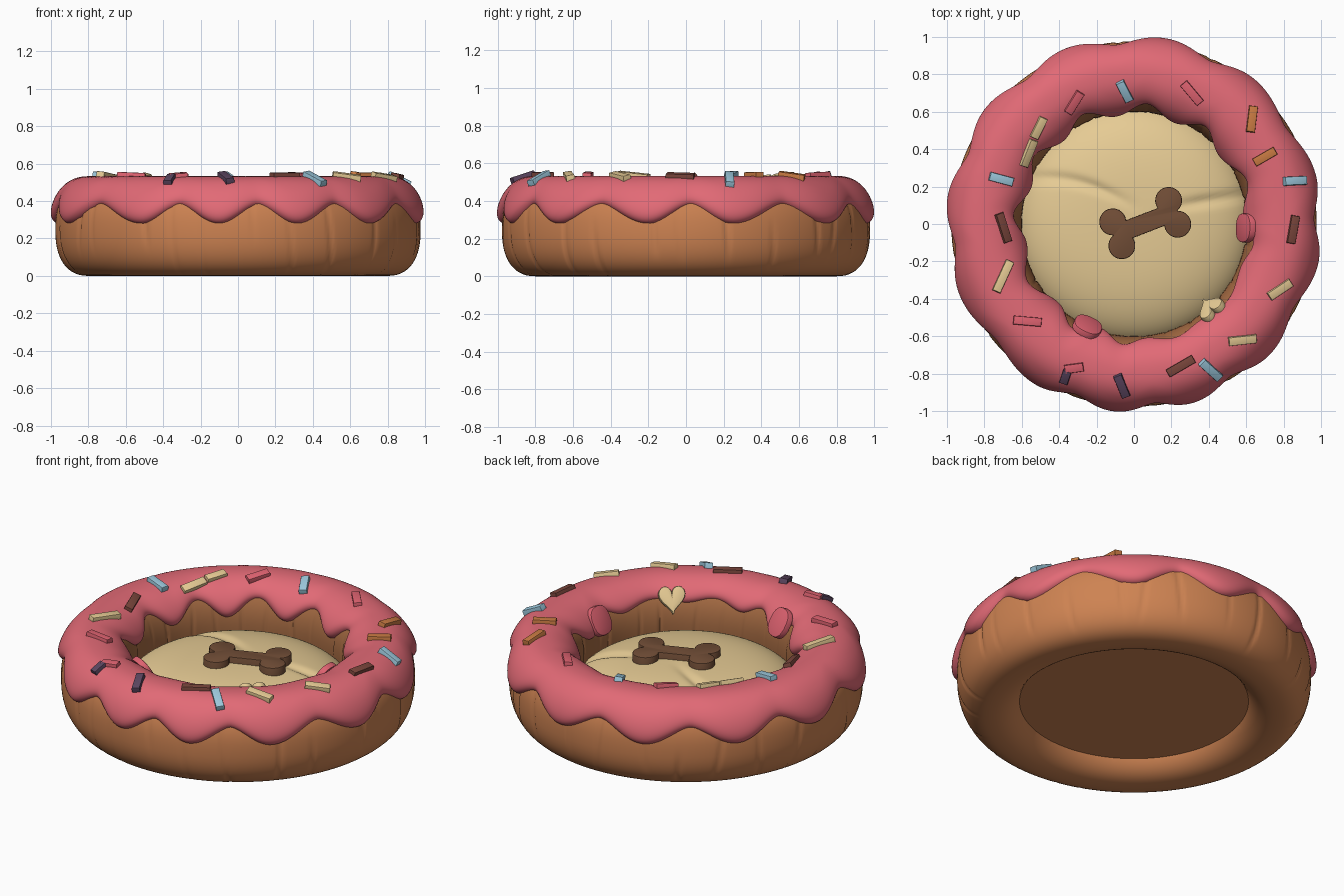
import bpy, bmesh, math, random
from mathutils import Matrix, Vector

if "Cube" in bpy.data.objects:
    bpy.data.objects.remove(bpy.data.objects["Cube"])

random.seed(4)
TAU = 2 * math.pi
# Ring section: centre, outer and inner half widths, half height
RC, ZC, HW_OUT, HW_IN, HH = 0.795, 0.25, 0.182, 0.195, 0.25
E_TOP, E_LOW = 2.3, 2.4


def material(name, r, g, b):
    m = bpy.data.materials.new(name)
    lin = [((c / 255 + 0.055) / 1.055) ** 2.4 for c in (r, g, b)]
    m.diffuse_color = (*lin, 1)
    m.use_nodes = True
    m.node_tree.nodes["Principled BSDF"].inputs["Base Color"].default_value = m.diffuse_color
    return m


PINK = material("pink icing", 226, 106, 118)
DOUGH = material("baked dough", 206, 131, 82)
INNER = material("inner dough", 164, 106, 66)
CREAM = material("cream cushion", 230, 203, 148)
BROWN = material("chocolate brown", 114, 78, 55)
BLUE = material("pale blue", 156, 200, 220)
PURPLE = material("dark plum", 92, 70, 96)
RED = material("dark brown red", 122, 70, 60)
ORANGE = material("caramel", 200, 122, 66)
ROSE = material("rose sprinkle", 222, 98, 112)


def finish(bm, name, mat, angle=45):
    bmesh.ops.recalc_face_normals(bm, faces=bm.faces)
    me = bpy.data.meshes.new(name)
    bm.to_mesh(me)
    bm.free()
    ob = bpy.data.objects.new(name, me)
    bpy.context.collection.objects.link(ob)
    me.materials.append(mat)
    bpy.ops.object.select_all(action='DESELECT')
    ob.select_set(True)
    bpy.context.view_layer.objects.active = ob
    bpy.ops.object.shade_smooth_by_angle(angle=math.radians(angle))
    return ob


def swept_ring(name, mat, nu, nv, fn):
    """Closed ring: fn(theta, j) gives (radius, z) of section point j."""
    bm = bmesh.new()
    vs = []
    for i in range(nu):
        th = TAU * i / nu
        row = []
        for j in range(nv):
            r, z = fn(th, j)
            row.append(bm.verts.new((r * math.cos(th), r * math.sin(th), z)))
        vs.append(row)
    for i in range(nu):
        for j in range(nv):
            k, l = (i + 1) % nu, (j + 1) % nv
            bm.faces.new((vs[i][j], vs[k][j], vs[k][l], vs[i][l]))
    return finish(bm, name, mat, 60)


def section(a, h=0.0):
    """Super-ellipse section, grown outward by h."""
    c, s = math.cos(a), math.sin(a)
    e = 2 / (E_TOP if s > 0 else E_LOW)
    hw = HW_OUT if c > 0 else HW_IN
    return (RC + (hw + h) * math.copysign(abs(c) ** e, c),
            ZC + (HH + h) * math.copysign(abs(s) ** e, s))


def ang_diff(a, b):
    return (a - b + math.pi) % TAU - math.pi


# Dough ring with shallow vertical creases
creases = [(TAU * (k + random.uniform(-0.35, 0.35)) / 26, random.uniform(0.004, 0.010),
            random.uniform(-0.6, 0.5), random.uniform(0.4, 0.9), random.uniform(-0.05, 0.05))
           for k in range(26)]


def dough(th, j):
    a = TAU * j / 56
    d = 0.0
    for t, depth, mid, ext, slant in creases:
        x = ang_diff(th, t + slant * math.sin(a)) / 0.012
        if abs(x) < 3:
            d += depth * math.exp(-x * x) * math.exp(-(ang_diff(a, mid) / ext) ** 4)
            d += depth * math.exp(-x * x) * math.exp(-(ang_diff(a, math.pi) / 0.5) ** 4)
    return section(a, -d)


ring = swept_ring("dough_ring", DOUGH, 400, 56, dough)
ring.data.materials.append(INNER)
for p in ring.data.polygons:                  # darker wall around the cushion
    if p.center.z > 0.15 and math.hypot(p.center.x, p.center.y) < 0.72:
        p.material_index = 1

# Icing with drips hanging over both edges
drips = sorted(math.radians(d - 90) % TAU for d in
               (-32, -6, 19, 46, 78, 105, 140, 170, 201, 232, 262, 292))


def wave(th):
    """1 at a drip, 0 in the notch between two drips."""
    th %= TAU
    for k, a in enumerate(drips):
        b = drips[(k + 1) % len(drips)]
        span = (b - a) % TAU
        if (th - a) % TAU <= span:
            return 0.5 + 0.5 * math.cos(TAU * ((th - a) % TAU) / span)
    return 0.5


def edge_angle(z):
    return math.asin(((z - ZC) / HH) ** (E_TOP / 2))


NV = 44


def icing(th, j):
    w = wave(th)
    # inner edge is calmer on the front right side
    calm = math.exp(-(ang_diff(th, math.radians(-52)) / 0.75) ** 4)
    wi = wave(th + 0.2) * (1 - 0.75 * calm)
    a0 = edge_angle(0.385 - 0.105 * w ** 0.8)
    a1 = math.pi - edge_angle(0.43 - 0.10 * wi)
    u = math.sin(math.pi / 2 * (2 * j / (NV - 1) - 1))
    a = (a0 + a1) / 2 + u * (a1 - a0) / 2
    thick = 0.045 + 0.014 * max(0, abs(u) - 0.3) * ((w if u < 0 else wi) * 2 - 1)
    return section(a, thick * math.sqrt(max(0, 1 - abs(u) ** 12)) - 0.012)


swept_ring("icing", PINK, 320, NV, icing)

# Domed cushion with two soft folds
bm = bmesh.new()
rings, seg = 40, 160


def cushion_z(x, y):
    r = math.hypot(x, y)
    z = 0.09 + 0.27 * (max(0, 1 - (r / 0.65) ** 2.9)) ** 0.4
    left = y - (0.10 - 0.22 * x - 0.06 * math.sin(5 * x))
    right = y - (0.06 + 0.16 * x)
    if x < 0.05:
        z -= 0.018 * math.exp(-(left / 0.03) ** 2) * min(1, (0.05 - x) * 4)
    if x > 0.1:
        z -= 0.018 * math.exp(-(right / 0.03) ** 2) * min(1, (x - 0.1) * 4)
    return z


centre = bm.verts.new((0, 0, cushion_z(0, 0)))
prev = None
for i in range(1, rings + 1):
    r = 0.635 * math.sin(math.pi / 2 * i / rings)
    row = []
    for k in range(seg):
        x, y = r * math.cos(TAU * k / seg), r * math.sin(TAU * k / seg)
        row.append(bm.verts.new((x, y, cushion_z(x, y))))
    for k in range(seg):
        n = (k + 1) % seg
        bm.faces.new((prev[k], row[k], row[n], prev[n]) if prev else (centre, row[k], row[n]))
    prev = row
bm.faces.new(prev[::-1])
finish(bm, "cushion", CREAM, 60)

# Recessed underside disc
bm = bmesh.new()
bmesh.ops.create_cone(bm, cap_ends=True, segments=96, radius1=0.65, radius2=0.65, depth=0.03,
                      matrix=Matrix.Translation((0, 0, 0.105)))
finish(bm, "base_disc", DOUGH)


def plate(name, mat, outline, thick, matrix, bevel=0.006):
    """Flat outline extruded along local z, with softened edges."""
    bm = bmesh.new()
    f = bm.faces.new([bm.verts.new((x, y, 0)) for x, y in outline])
    top = bmesh.ops.extrude_face_region(bm, geom=[f])['geom']
    bmesh.ops.translate(bm, vec=(0, 0, thick), verts=[v for v in top if isinstance(v, bmesh.types.BMVert)])
    bmesh.ops.recalc_face_normals(bm, faces=bm.faces)
    rim = [e for e in bm.edges if all(v.co.z > thick / 2 for v in e.verts)]
    bmesh.ops.bevel(bm, geom=rim, offset=bevel, segments=2, affect='EDGES', profile=0.5)
    bmesh.ops.transform(bm, matrix=matrix, verts=bm.verts)
    return finish(bm, name, mat, 40)


def on_icing(theta, a, along, sink):
    """Frame on the icing surface at ring angle theta, section angle a."""
    p, q, s = section(a, 0.033), section(a + 0.01, 0.033), section(a - 0.01, 0.033)
    dr, dz = q[0] - s[0], q[1] - s[1]
    c, sn = math.cos(theta), math.sin(theta)
    n = Vector((dz * c, dz * sn, -dr)).normalized()
    x = (along - n * along.dot(n)).normalized()
    m = Matrix((x, n.cross(x), n)).transposed().to_4x4()
    m.translation = Vector((p[0] * c, p[0] * sn, p[1])) - n * sink
    return m


# Bone treat on the cushion
def arc(cx, cy, r, a, b, n=18):
    return [(cx + r * math.cos(math.radians(a + (b - a) * k / n)),
             cy + r * math.sin(math.radians(a + (b - a) * k / n))) for k in range(n + 1)]


L, W, R = 0.16, 0.068, 0.072
bone = (arc(L, W, R, -70, 194) + arc(-L, W, R, -14, 250)
        + arc(-L, -W, R, 110, 374) + arc(L, -W, R, 166, 430))
plate("bone", BROWN, bone, 0.08,
      Matrix.Translation((0.06, 0.005, 0.317)) @ Matrix.Rotation(math.radians(21), 4, 'Z'))

# Sprinkles: x, y, direction, length, colour
sprinkles = [
    (-.05, .71, -65, .12, BLUE), (-.32, .65, 60, .13, ROSE), (.31, .70, -50, .14, ROSE),
    (.63, .56, 82, .14, ORANGE), (.70, .36, 30, .13, ORANGE), (.86, .23, 5, .13, BLUE),
    (.85, -.03, 80, .15, RED), (.78, -.35, 32, .14, CREAM), (.58, -.62, 5, .15, CREAM),
    (.25, -.76, 30, .16, RED), (.41, -.78, -45, .14, BLUE), (-.065, -.865, -70, .13, PURPLE),
    (-.32, -.77, 8, .10, ROSE), (-.365, -.815, 70, .08, PURPLE), (-.57, -.52, -5, .15, ROSE),
    (-.70, -.28, 65, .18, CREAM), (-.70, -.02, -70, .16, RED), (-.71, .24, -15, .13, BLUE),
    (-.51, .515, 65, .12, CREAM), (-.565, .38, 72, .15, CREAM)]
for i, (x, y, d, ln, mat) in enumerate(sprinkles):
    off = math.hypot(x, y) - RC
    t = max(-0.99, min(0.99, off / ((HW_OUT if off > 0 else HW_IN) + 0.033)))
    a = math.acos(math.copysign(abs(t) ** (E_TOP / 2), t))
    along = Vector((math.cos(math.radians(d)), math.sin(math.radians(d)), 0))
    h, w = ln / 2, 0.023
    plate(f"sprinkle_{i + 1}", mat, [(-h, -w), (h, -w), (h, w), (-h, w)], 0.032,
          on_icing(math.atan2(y, x), a, along, 0.012), 0.005)

# Heart and two round candies on the inner slope
heart = [(0.0055 * (13 * math.cos(t) - 5 * math.cos(2 * t) - 2 * math.cos(3 * t) - math.cos(4 * t)),
          -0.075 * math.sin(t) ** 3) for t in (TAU * k / 32 for k in range(32))]
candy = [(0.085 * math.copysign(abs(math.cos(t)) ** 0.8, math.cos(t)),
          0.078 * math.copysign(abs(math.sin(t)) ** 0.8, math.sin(t)))
         for t in (TAU * (k + 0.5) / 24 for k in range(24))]
for name, mat, shape, deg, z in (("heart_candy", CREAM, heart, -47.7, 0.44),
                                 ("round_candy_1", ROSE, candy, -2, 0.42),
                                 ("round_candy_2", ROSE, candy, -114.4, 0.43)):
    plate(name, mat, shape, 0.035,
          on_icing(math.radians(deg), math.pi - edge_angle(z - 0.02), Vector((0, 0, 1)), 0.012), 0.008)
